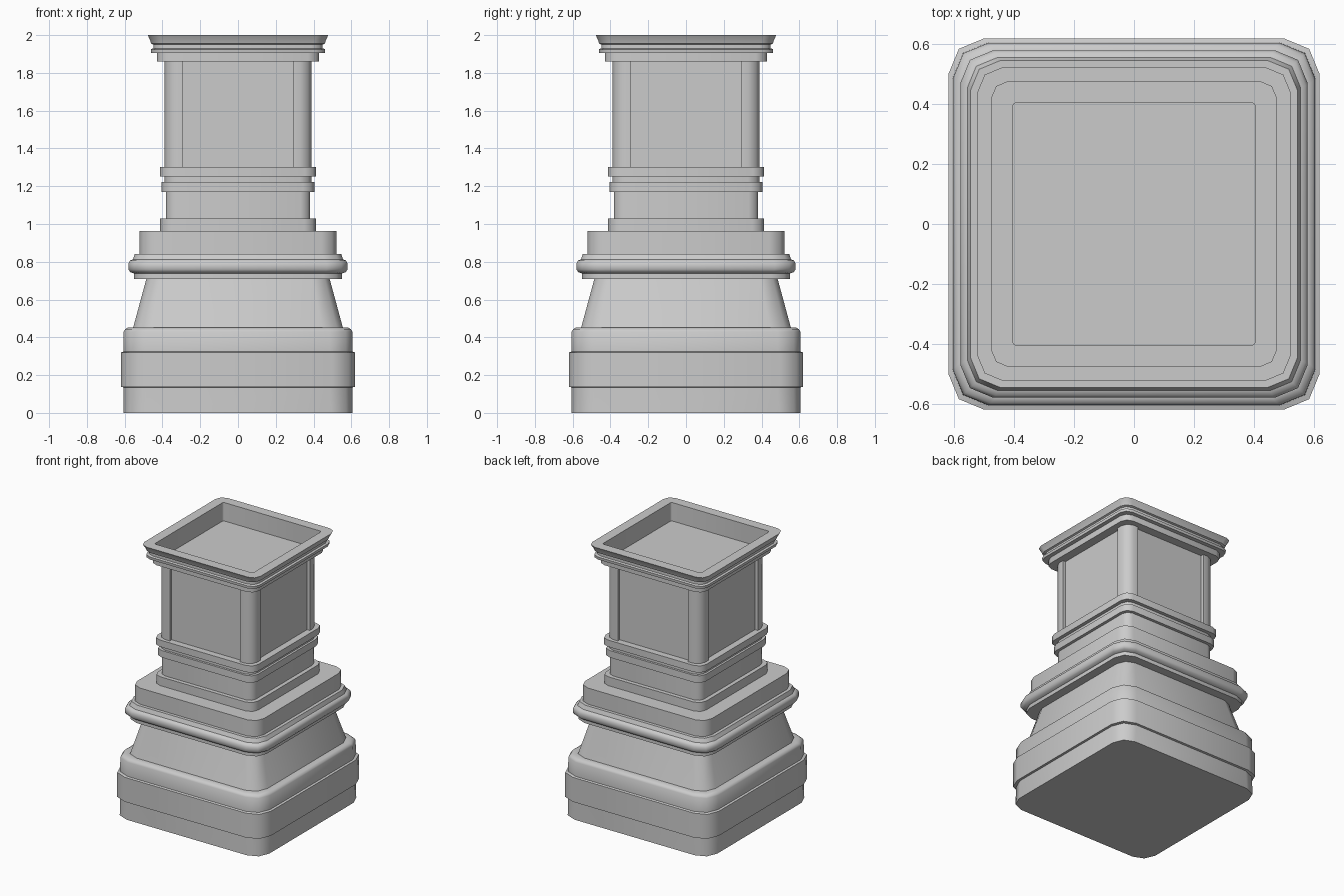
import bpy
import bmesh


def quarter_turns(points):
    """Repeat one corner's outline points around all four corners."""
    out = []
    for _ in range(4):
        out += points
        points = [(-y, x) for x, y in points]
    return out


def rounded_square(half, r):
    m = half - r + r * 0.7071
    return quarter_turns([(half, half - r), (m, m), (half - r, half)])


def loft(name, rings, cap_bottom=False, cap_top=False):
    """Skin a stack of (outline, z) rings into one object."""
    bm = bmesh.new()
    loops = [[bm.verts.new((x, y, z)) for x, y in outline] for outline, z in rings]
    for a, b in zip(loops, loops[1:]):
        n = len(a)
        for i in range(n):
            j = (i + 1) % n
            bm.faces.new((a[i], a[j], b[j], b[i]))
    if cap_bottom:
        bm.faces.new(loops[0][::-1])
    if cap_top:
        bm.faces.new(loops[-1])
    mesh = bpy.data.meshes.new(name)
    bm.to_mesh(mesh)
    bm.free()
    obj = bpy.data.objects.new(name, mesh)
    bpy.context.collection.objects.link(obj)
    bpy.ops.object.select_all(action='DESELECT')
    obj.select_set(True)
    bpy.context.view_layer.objects.active = obj
    bpy.ops.object.shade_smooth_by_angle(angle=0.82)
    return obj


def moulding(name, profile, **caps):
    """profile: (half width, corner radius, z) from bottom to top."""
    return loft(name, [(rounded_square(h, r), z) for h, r, z in profile], **caps)


# Foot block with raised band and chamfered top
moulding("foot", [
    (0.605, 0.11, 0), (0.605, 0.12, 0.135), (0.62, 0.12, 0.138),
    (0.62, 0.12, 0.32), (0.606, 0.12, 0.325), (0.605, 0.12, 0.43),
    (0.598, 0.12, 0.443), (0.583, 0.12, 0.452), (0.555, 0.11, 0.452)],
    cap_bottom=True)

# Sloping lower body
moulding("sloped_body", [
    (0.555, 0.11, 0.452), (0.485, 0.09, 0.71), (0.55, 0.10, 0.71)])

# Rounded collar
moulding("round_collar", [
    (0.55, 0.10, 0.71), (0.55, 0.10, 0.738), (0.57, 0.11, 0.745),
    (0.58, 0.11, 0.76), (0.58, 0.11, 0.79), (0.572, 0.11, 0.807),
    (0.556, 0.10, 0.812), (0.546, 0.10, 0.842), (0.522, 0.08, 0.842)])

# Plinth step, narrow neck and its bands
moulding("plinth", [
    (0.522, 0.08, 0.842), (0.522, 0.08, 0.962), (0.412, 0.06, 0.962)])
moulding("neck", [
    (0.412, 0.06, 0.962), (0.412, 0.06, 1.028), (0.382, 0.05, 1.028),
    (0.382, 0.05, 1.17), (0.404, 0.06, 1.17), (0.404, 0.06, 1.222),
    (0.388, 0.06, 1.222), (0.388, 0.06, 1.252), (0.414, 0.06, 1.252),
    (0.414, 0.06, 1.302), (0.35, 0.05, 1.302)])

# Shaft with rounded corner posts and recessed side panels
h, panel, r = 0.388, 0.365, 0.06
m = h - r + r * 0.7071
section = quarter_turns([(panel, 0.29), (h, 0.29), (h, h - r), (m, m),
                         (h - r, h), (0.29, h), (0.29, panel)])
loft("panelled_shaft", [(section, 1.302), (section, 1.86)])

# Flared cap with a sunken square tray
moulding("cap", [
    (0.35, 0.05, 1.86), (0.43, 0.06, 1.86), (0.43, 0.06, 1.905),
    (0.46, 0.06, 1.905), (0.462, 0.06, 1.925), (0.448, 0.06, 1.93),
    (0.448, 0.06, 1.95), (0.46, 0.06, 1.955), (0.466, 0.06, 1.975),
    (0.478, 0.06, 2.0), (0.405, 0.012, 2.0), (0.405, 0.012, 1.863)],
    cap_top=True)
